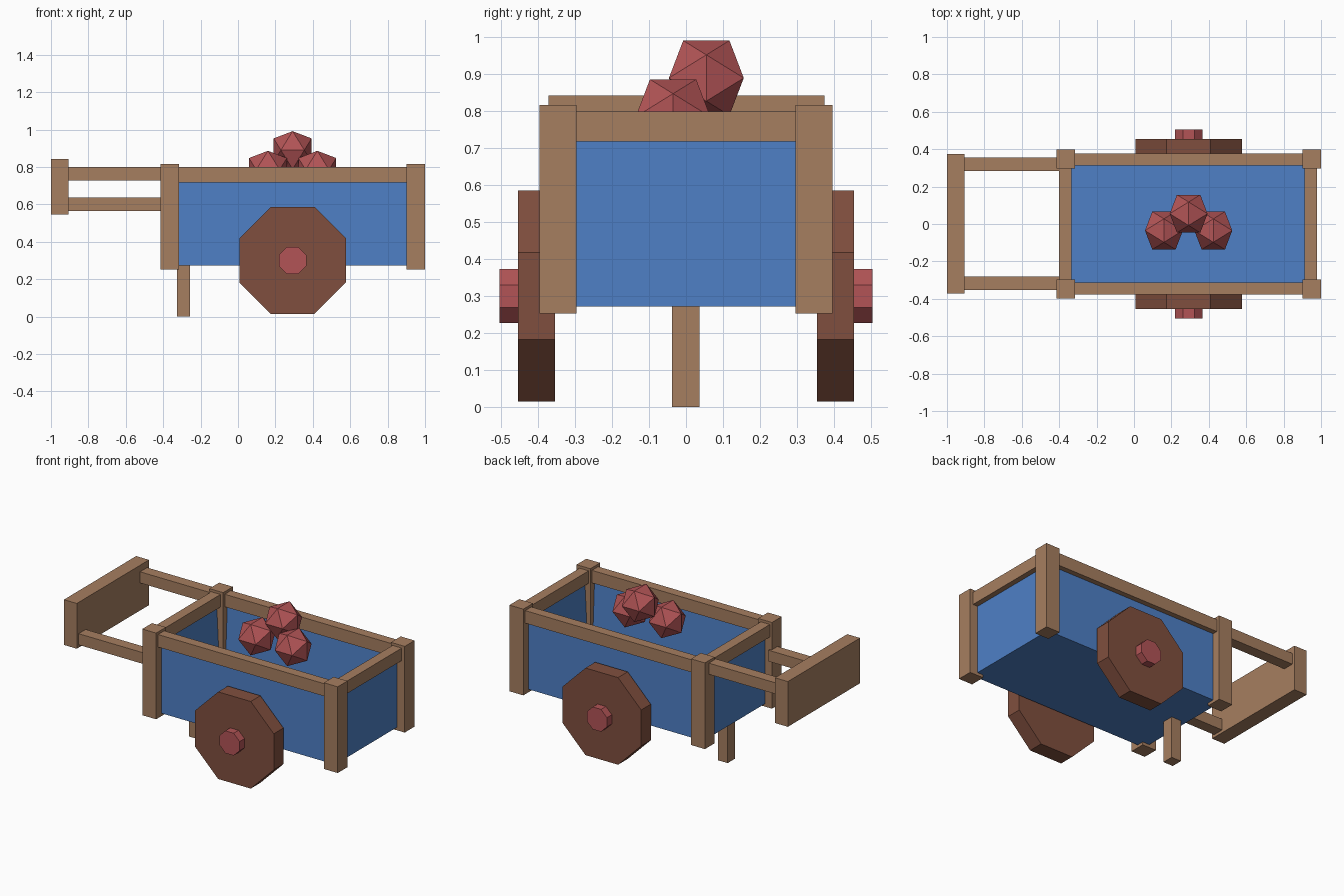
import bpy, bmesh, math
from mathutils import Matrix, Vector

if "Cube" in bpy.data.objects:
    bpy.data.objects.remove(bpy.data.objects["Cube"])


def material(name, srgb):
    """Flat material from an sRGB colour in 0-255."""
    lin = [((c / 255 + 0.055) / 1.055) ** 2.4 for c in srgb] + [1]
    m = bpy.data.materials.new(name)
    m.use_nodes = True
    m.diffuse_color = lin
    m.node_tree.nodes["Principled BSDF"].inputs["Base Color"].default_value = lin
    return m


wood = material("light_wood", (166, 126, 96))
blue = material("blue_panel", (78, 128, 198))
dark_wood = material("dark_wood", (128, 79, 62))
red = material("red", (178, 84, 86))


def finish(name, bm, mat):
    bmesh.ops.recalc_face_normals(bm, faces=bm.faces)
    mesh = bpy.data.meshes.new(name)
    bm.to_mesh(mesh)
    bm.free()
    mesh.materials.append(mat)
    obj = bpy.data.objects.new(name, mesh)
    bpy.context.collection.objects.link(obj)
    return obj


def box_mesh(x, y, z):
    bm = bmesh.new()
    bmesh.ops.create_cube(bm, size=1)
    for v in bm.verts:
        v.co = [r[0] if c < 0 else r[1] for c, r in zip(v.co, (x, y, z))]
    return bm


def box(name, x, y, z, mat=wood):
    return finish(name, box_mesh(x, y, z), mat)


def octagon(name, center, flat_radius, depth, mat):
    """Eight-sided disc with its axis along y and flat sides up and down."""
    bm = bmesh.new()
    r = flat_radius / math.cos(math.pi / 8)
    turn = Matrix.Rotation(math.pi / 2, 4, 'X') @ Matrix.Rotation(math.pi / 8, 4, 'Z')
    bmesh.ops.create_cone(bm, cap_ends=True, segments=8, radius1=r, radius2=r,
                          depth=depth, matrix=Matrix.Translation(center) @ turn)
    return finish(name, bm, mat)


def fruit(name, center, radius):
    """Icosahedron with an edge along y at its top."""
    bm = bmesh.new()
    phi = (1 + math.sqrt(5)) / 2
    scale = radius / math.hypot(1, phi)
    for a in (-1, 1):
        for b in (-phi, phi):
            for p in ((0, a, b), (a, b, 0), (b, 0, a)):
                bm.verts.new(Vector(center) + scale * Vector(p))
    bmesh.ops.convex_hull(bm, input=bm.verts)
    return finish(name, bm, red)


# Deep open tray, its walls lining the inside of the rails
tray = box_mesh((-0.365, 0.943), (-0.343, 0.343), (0.272, 0.797))
top = max(tray.faces, key=lambda f: f.calc_center_median().z)
bmesh.ops.inset_individual(tray, faces=[top], thickness=0.034)
bmesh.ops.translate(tray, verts=top.verts, vec=(0, 0, -0.492))
finish("tray", tray, blue)

# Corner posts, side rails, wheels and hubs on both sides
for side, s in (("right", -1), ("left", 1)):
    for end, x in (("handle", -0.365), ("far", 0.95)):
        box(f"{end}_post_{side}", (x - 0.05, x + 0.05),
            sorted((s * 0.296, s * 0.397)), (0.253, 0.817))
    box(f"side_rail_{side}", (-0.365, 0.95), sorted((s * 0.313, s * 0.377)), (0.718, 0.80))
    octagon(f"wheel_{side}", (0.292, s * 0.404, 0.30), 0.285, 0.1, dark_wood)
    octagon(f"hub_{side}", (0.292, s * 0.465, 0.30), 0.073, 0.08, red)

# End rails
for end, x in (("handle", -0.367), ("far", 0.945)):
    box(f"{end}_end_rail", (x - 0.033, x + 0.033), (-0.32, 0.32), (0.718, 0.80))

# Push handle: one low arm, one high arm and a board
box("handle_board", (-1, -0.907), (-0.372, 0.375), (0.547, 0.843))
box("low_arm", (-0.92, -0.40), (-0.353, -0.28), (0.565, 0.638))
box("high_arm", (-0.92, -0.40), (0.283, 0.356), (0.727, 0.80))

# Prop leg
box("prop_leg", (-0.327, -0.257), (-0.038, 0.036), (0, 0.29))

# Pile of fruit
for i, c in enumerate(((0.16, -0.035, 0.785), (0.424, -0.035, 0.785), (0.292, 0.055, 0.89))):
    fruit(f"fruit_{i + 1}", c, 0.119)
